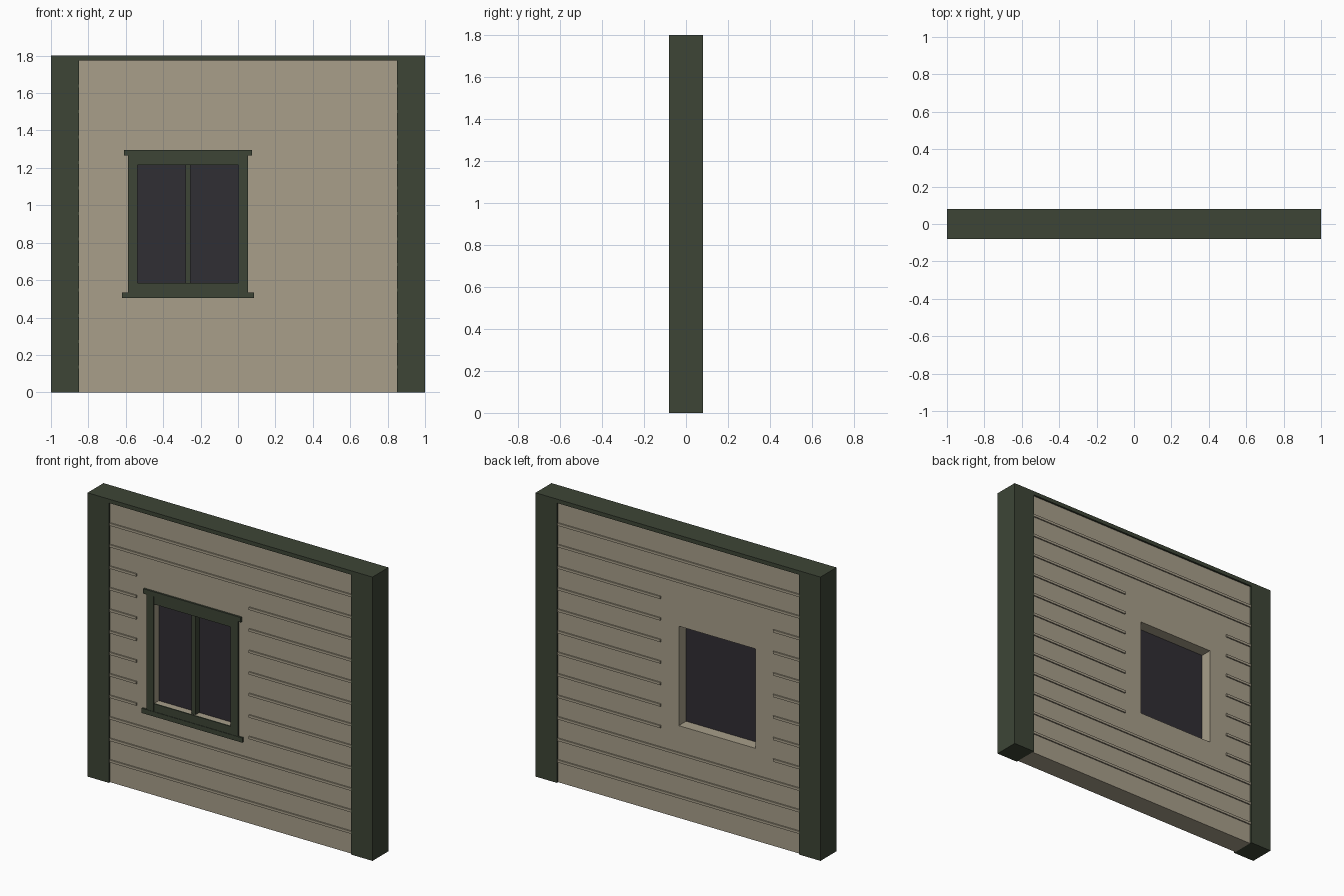
import bpy, bmesh

if "Cube" in bpy.data.objects:
    bpy.data.objects.remove(bpy.data.objects["Cube"])


def material(name, rgb):
    def lin(c):
        c /= 255
        return c / 12.92 if c <= 0.04045 else ((c + 0.055) / 1.055) ** 2.4
    m = bpy.data.materials.new(name)
    m.diffuse_color = (*[lin(c) for c in rgb], 1)
    m.use_nodes = True
    m.node_tree.nodes["Principled BSDF"].inputs["Base Color"].default_value = m.diffuse_color
    return m


BEIGE = material("beige siding", (168, 159, 138))
GREEN = material("dark green trim", (61, 69, 54))
GLASS = material("dark glass", (48, 46, 52))


def finish(name, bm, mat):
    bmesh.ops.recalc_face_normals(bm, faces=bm.faces)
    me = bpy.data.meshes.new(name)
    bm.to_mesh(me)
    bm.free()
    me.materials.append(mat)
    ob = bpy.data.objects.new(name, me)
    bpy.context.collection.objects.link(ob)
    return ob


def add_box(bm, x, y, z):
    vs = bmesh.ops.create_cube(bm, size=1)["verts"]
    for v in vs:
        v.co = [a + (b - a) * (c + 0.5) for (a, b), c in zip((x, y, z), v.co)]


def box(name, x, y, z, mat):
    bm = bmesh.new()
    add_box(bm, x, y, z)
    return finish(name, bm, mat)


# Main dimensions
D = 0.08            # half depth of posts and cap
W = 0.068           # half depth of wall
TOP = 1.775         # underside of cap
CX = -0.267         # window centre
X0, X1, Z0, Z1 = CX - 0.27, CX + 0.27, 0.585, 1.216

# Wall panel with the window opening
bm = bmesh.new()
rings = []
for y in (-W, W):
    for a, b, c, d in ((-0.85, 0.85, 0, TOP), (X0, X1, Z0, Z1)):
        rings.append([bm.verts.new((px, y, pz))
                      for px, pz in ((a, c), (b, c), (b, d), (a, d))])
fo, fi, bo, bi = rings
for r, s in ((fo, fi), (bo, bi), (fo, bo), (fi, bi)):
    for i in range(4):
        j = (i + 1) % 4
        bm.faces.new((r[i], r[j], s[j], s[i]))
finish("wall_panel", bm, BEIGE)

# Thin siding strips on both faces, interrupted around the window
for side, label in ((-1, "front"), (1, "back")):
    bm = bmesh.new()
    ys = sorted((side * (W - 0.004), side * (W + 0.008)))
    for k in range(1, 13):
        z = k * TOP / 13
        spans = [(-0.85, 0.85)]
        if 0.5 < z < 1.4:
            spans = [(-0.85, CX - 0.395), (CX + 0.395, 0.85)]
        for span in spans:
            add_box(bm, span, ys, (z - 0.008, z + 0.008))
    finish(label + "_siding_strips", bm, BEIGE)

# Corner posts and top cap
for s, label in ((-1, "left"), (1, "right")):
    box(label + "_corner_post", sorted((s * 0.85, s)), (-D, D), (0, TOP), GREEN)
box("top_cap", (-1, 1), (-D, D), (TOP, 1.8), GREEN)

# Window glass and central bar
box("window_glass", (X0, X1), (-0.027, -0.005), (Z0, Z1), GLASS)
box("window_mullion", (CX - 0.014, CX + 0.014), (-0.065, -0.027), (Z0, Z1), GREEN)

# Window surround on the front face
for a, b, label in ((X0 - 0.05, X0, "left"), (X1, X1 + 0.05, "right")):
    box(label + "_window_stile", (a, b), (-0.078, -W), (0.535, 1.265), GREEN)
box("window_top_rail", (X0, X1), (-0.077, -W), (Z1, 1.265), GREEN)
box("window_bottom_rail", (X0, X1), (-0.077, -W), (0.535, Z0), GREEN)
box("window_header", (CX - 0.342, CX + 0.342), (-D, -W + 0.01), (1.265, 1.296), GREEN)
box("window_sill", (CX - 0.353, CX + 0.353), (-D, -W + 0.01), (0.505, 0.535), GREEN)
